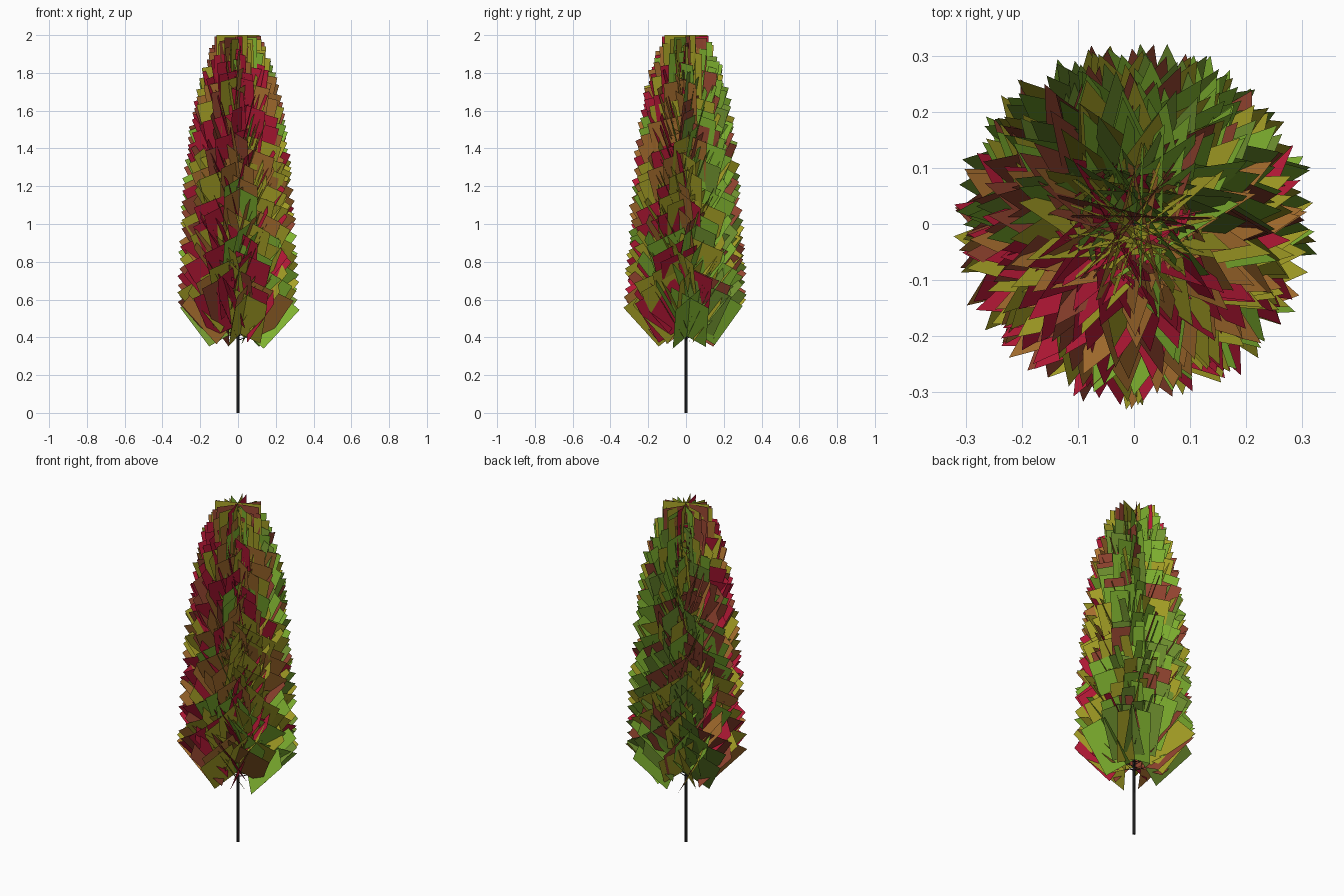
import bpy, bmesh, math, random
from mathutils import Vector

if "Cube" in bpy.data.objects:
    bpy.data.objects.remove(bpy.data.objects["Cube"])

random.seed(5)
UP = Vector((0, 0, 1))
LEN, HALF = 0.28, 0.125      # leaf card length and half width
COUNT = 200                  # branches, each with two crossed cards
GOLDEN = math.radians(137.508)

COLOURS = {
    "crimson": (0.50, 0.01, 0.04), "dark_red": (0.30, 0.06, 0.03),
    "rust": (0.42, 0.17, 0.03), "olive": (0.40, 0.37, 0.02),
    "green": (0.22, 0.46, 0.03), "dark_green": (0.17, 0.30, 0.03),
}
# base height, elevation in degrees, distance of card base from the trunk
PROFILE = [(0.405, 47, 0.06), (0.80, 54, 0.06), (1.10, 60, 0.055),
           (1.40, 69, 0.045), (1.57, 77, 0.03), (1.72, 90, 0.0)]


def material(name, rgb):
    m = bpy.data.materials.new(name)
    m.diffuse_color = (*rgb, 1)
    m.use_nodes = True
    m.node_tree.nodes["Principled BSDF"].inputs["Base Color"].default_value = m.diffuse_color
    return m


def make_object(name, bm, mat):
    me = bpy.data.meshes.new(name)
    bm.to_mesh(me)
    bm.free()
    me.materials.append(mat)
    ob = bpy.data.objects.new(name, me)
    bpy.context.collection.objects.link(ob)


def profile(z):
    for (z0, e0, b0), (z1, e1, b1) in zip(PROFILE, PROFILE[1:]):
        if z <= z1 + 1e-6:
            t = (z - z0) / (z1 - z0)
            return e0 + t * (e1 - e0), b0 + t * (b1 - b0)
    return PROFILE[-1][1:]


def tube(bm, p, q, r0, r1, sides):
    d = (q - p).normalized()
    a = d.orthogonal().normalized()
    b = d.cross(a)
    rings = []
    for c, r in ((p, r0), (q, r1)):
        rings.append([bm.verts.new(c + r * (a * math.cos(i * math.tau / sides)
                      + b * math.sin(i * math.tau / sides))) for i in range(sides)])
    for i in range(sides):
        j = (i + 1) % sides
        bm.faces.new((rings[0][i], rings[0][j], rings[1][j], rings[1][i]))
    bm.faces.new(rings[0][::-1])
    bm.faces.new(rings[1])


def pick_colour(out):
    # crimson to the front left, olive to the front right, green at the back
    if out.y > 0.2:
        return random.choice(["green", "dark_green", "green", "dark_red", "olive"])
    if out.x > 0:
        return random.choice(["olive", "rust", "olive", "crimson", "rust", "green"])
    return random.choice(["crimson", "dark_red", "crimson", "rust", "olive"])


bark = material("bark", (0.02, 0.02, 0.02))
twigs = bmesh.new()
leaves = {name: bmesh.new() for name in COLOURS}

# Leaf cards: crossed pairs spiralling up the trunk, steeper toward the top
z_low, z_high = PROFILE[0][0], PROFILE[-1][0]
for i in range(COUNT):
    z = z_low + (z_high - z_low) * i / (COUNT - 1)
    elev, gap = profile(z)
    elev = math.radians(elev)
    az = i * GOLDEN + random.uniform(-0.35, 0.35)
    out = Vector((math.cos(az), math.sin(az), 0))
    side = UP.cross(out)
    d = out * math.cos(elev) + UP * math.sin(elev)
    u = UP * math.cos(elev) - out * math.sin(elev)
    base = out * gap + UP * z
    if gap > 0.01:
        tube(twigs, UP * (z - 0.02), base, 0.003, 0.0015, 3)
    roll = math.pi / 4 + random.uniform(-0.15, 0.15)
    for r in (roll, roll + math.pi / 2):
        w = (side * math.cos(r) + u * math.sin(r)) * HALF
        if d.cross(w).dot(out) < 0:          # face the outside of the crown
            w = -w
        bm = leaves[pick_colour(out)]
        corners = (base - w, base - w + d * LEN, base + w + d * LEN, base + w)
        bm.faces.new([bm.verts.new(c) for c in corners])

for name, bm in leaves.items():
    make_object("leaves_" + name, bm, material("leaf_" + name, COLOURS[name]))
make_object("twigs", twigs, bark)

# Trunk
trunk = bmesh.new()
tube(trunk, Vector((0, 0, 0)), Vector((0, 0, 0.9)), 0.009, 0.006, 6)
tube(trunk, Vector((0, 0, 0.9)), Vector((0, 0, 1.85)), 0.006, 0.002, 6)
make_object("trunk", trunk, bark)
